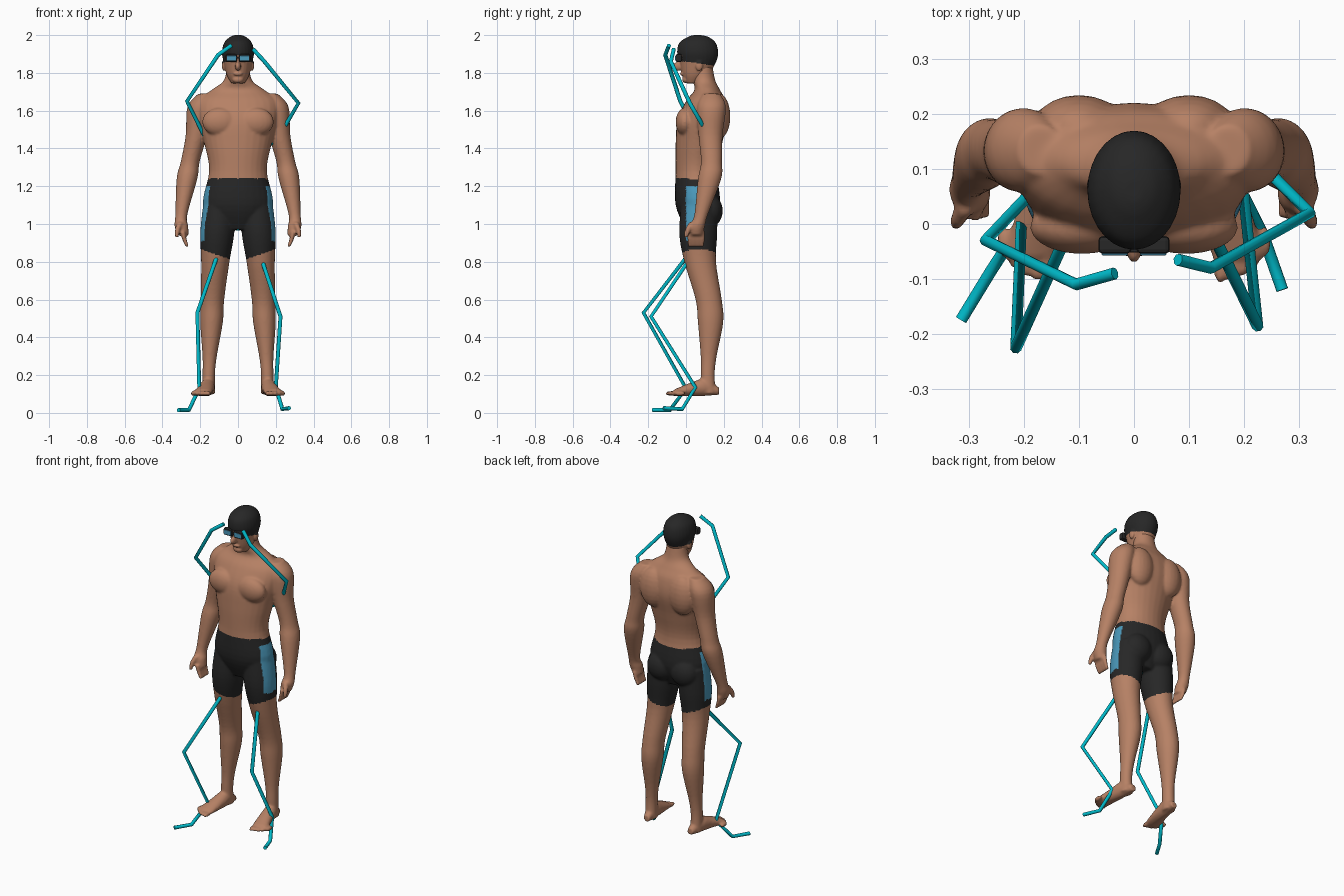
import bpy, bmesh, math
from mathutils import Matrix, Vector

if "Cube" in bpy.data.objects:
    bpy.data.objects.remove(bpy.data.objects["Cube"])


def material(name, red, green, blue):
    mat = bpy.data.materials.new(name)
    mat.use_nodes = True
    mat.diffuse_color = (red, green, blue, 1)
    shader = next(n for n in mat.node_tree.nodes if n.type == "BSDF_PRINCIPLED")
    shader.inputs["Base Color"].default_value = mat.diffuse_color
    return mat


SKIN = material("tan skin", red=.47, green=.22, blue=.13)
BLACK = material("black fabric", red=.02, green=.02, blue=.02)
BLUE = material("blue panel", red=.07, green=.32, blue=.5)
TEAL = material("teal rod", red=0, green=.5, blue=.6)


def add_object(name, data):
    ob = bpy.data.objects.new(name, data)
    bpy.context.collection.objects.link(ob)
    return ob


def flow(keys, steps=5):
    """Smooth run of rings through a few key rings."""
    keys = [Vector(k) for k in keys]
    padded = [keys[0], *keys, keys[-1]]
    rings = []
    for before, start, end, after in zip(padded, padded[1:], padded[2:], padded[3:]):
        leave, arrive = (end - before) / 2, (after - start) / 2
        for i in range(steps):
            t = i / steps
            ease = t * t * (3 - 2 * t)
            bend = leave * t * (1 - t) ** 2 - arrive * t * t * (1 - t)
            rings.append(start.lerp(end, ease) + bend)
    return rings + [keys[-1]]


def loft(bm, keys, second_axis=Vector((0, 1, 0)), sides=28):
    """Closed tube through rings given as centre, half width and half depth."""
    loops = []
    for x, y, z, width, depth in flow(keys):
        loop = []
        for i in range(sides):
            angle = math.tau * i / sides
            across = Vector((width * math.cos(angle), 0, 0))
            loop.append(bm.verts.new(Vector((x, y, z)) + across + second_axis * depth * math.sin(angle)))
        loops.append(loop)
    for low, high in zip(loops, loops[1:]):
        for i in range(sides):
            bm.faces.new((low[i - 1], low[i], high[i], high[i - 1]))
    bm.faces.new(loops[0])
    bm.faces.new(loops[-1])


def limb(bm, **joints):
    """Upright limb whose joints are a centre and a radius."""
    loft(bm, [(x, y, z, r, r * 1.12) for x, y, z, r in joints.values()])


def trunk(bm, **levels):
    """Central form whose levels are height, half width, front and back."""
    loft(bm, [(0, (front + back) / 2, z, width, (back - front) / 2)
              for z, width, front, back in levels.values()])


def ball(bm, centre, radii):
    bmesh.ops.create_uvsphere(bm, u_segments=20, v_segments=12, radius=1,
                              matrix=Matrix.Translation(centre) @ Matrix.Diagonal((*radii, 1)))


def mirror_across(bm):
    copy = bmesh.ops.duplicate(bm, geom=bm.verts[:] + bm.edges[:] + bm.faces[:])
    for item in copy["geom"]:
        if isinstance(item, bmesh.types.BMVert):
            item.co.x *= -1


def fuse(name, bm, voxel, materials, rule):
    """Melt overlapping parts into one smooth skin and colour it by a rule."""
    bmesh.ops.recalc_face_normals(bm, faces=bm.faces)
    mesh = bpy.data.meshes.new(name)
    bm.to_mesh(mesh)
    bm.free()
    ob = add_object(name, mesh)
    melt = ob.modifiers.new("melt", "REMESH")
    melt.mode, melt.voxel_size = "VOXEL", voxel
    soften = ob.modifiers.new("soften", "SMOOTH")
    soften.iterations = 5
    bpy.context.view_layer.update()
    graph = bpy.context.evaluated_depsgraph_get()
    skin = bpy.data.meshes.new_from_object(ob.evaluated_get(graph))
    ob.modifiers.clear()
    ob.data = skin
    skin.materials.clear()
    for mat in materials:
        skin.materials.append(mat)
    for face in skin.polygons:
        face.material_index = materials.index(rule(face.center))
    skin.shade_smooth()


# Left leg, foot and arm
body = bmesh.new()
limb(body, hip=(.1, .07, 1.1, .085), seat=(.11, .065, .95, .09), thigh=(.12, .075, .8, .075),
     knee=(.135, .12, .6, .062), calf=(.14, .13, .48, .06), shin=(.15, .12, .3, .038),
     ankle=(.155, .115, .2, .033), heel=(.155, .12, .1, .035))
loft(body, [(.15, .175, .115, .02, .02), (.16, .1, .135, .037, .045),
            (.17, .03, .125, .042, .037), (.19, -.06, .107, .05, .018)], Vector((0, 0, 1)))
limb(body, top=(.17, .135, 1.69, .04), shoulder=(.2, .135, 1.62, .068),
     biceps=(.22, .13, 1.47, .057), elbow=(.253, .135, 1.33, .05),
     forearm=(.27, .125, 1.24, .055), wrist=(.3, .08, 1.05, .032),
     palm=(.3, .06, .99, .036), knuckles=(.29, .055, .94, .03))

# Toes, fingers and thumb
for i in range(5):
    ball(body, (.157 + i * .02, -.08 + i * i * .003, .103), (.013, .03, .013))
for i in range(4):
    y = .02 + i * .022
    limb(body, root=(.292, y, .96, .013), middle=(.284, y, .92, .012), tip=(.268, y, .88, .009))
limb(body, root=(.305, .035, 1.01, .016), middle=(.32, .01, .97, .014), tip=(.325, 0, .93, .01))

# Chest, back and seat muscles
ball(body, centre=(.095, -.005, 1.54), radii=(.095, .05, .075))
ball(body, centre=(.1, .175, 1.57), radii=(.085, .06, .12))
ball(body, centre=(.08, .13, 1.07), radii=(.085, .065, .085))
mirror_across(body)

# Torso and neck
trunk(body, crotch=(.97, .1, 0, .13), hips=(1.1, .185, -.055, .18),
      waist=(1.28, .153, -.055, .165), ribs=(1.42, .177, -.055, .19),
      chest=(1.55, .21, -.045, .22), collar=(1.65, .21, 0, .21),
      slope=(1.71, .14, .045, .18), neck=(1.76, .075, .035, .155), nape=(1.84, .06, .03, .14))


def body_colour(point):
    """Shorts with a slanted hem and a blue panel on each hip."""
    out = abs(point.x)
    hem = .8 + out / 3
    waistband = 1.24 - max(point.y, 0) / 10
    arm_gap = .23 - (point.z - 1) * .23
    if not hem < point.z < waistband or out > arm_gap:
        return SKIN
    on_panel = out > .12 and 0 < point.y < .095 and .91 < point.z < 1.2
    return BLUE if on_panel else BLACK


fuse("swimmer_body", body, .007, [SKIN, BLACK, BLUE], body_colour)

# Head with ears, nose, chin and lips
head = bmesh.new()
ball(head, centre=(.074, .07, 1.84), radii=(.012, .02, .03))
mirror_across(head)
ball(head, centre=(0, -.04, 1.835), radii=(.015, .03, .024))
ball(head, centre=(0, 0, 1.765), radii=(.03, .02, .02))
ball(head, centre=(0, -.02, 1.795), radii=(.024, .012, .01))
trunk(head, chin=(1.745, .035, 0, .07), jaw=(1.79, .06, -.02, .12),
      cheek=(1.86, .077, -.035, .16), brow=(1.91, .085, -.047, .17),
      cap=(1.96, .073, -.035, .157), crown=(1.99, .043, .01, .12), top=(2, .016, .04, .08))


def head_colour(point):
    """Cap edge arches over the eyes and drops toward the nape."""
    on_face = point.y < -.02 and abs(point.x) < .06
    edge = 1.895 if on_face else 1.86 - max(point.y, 0) * .15
    return BLACK if point.z > edge else SKIN


fuse("head", head, .004, [SKIN, BLACK], head_colour)


def block(name, centre, size, mat):
    bm = bmesh.new()
    bmesh.ops.create_cube(bm, size=1, matrix=Matrix.Translation(centre) @ Matrix.Diagonal((*size, 1)))
    bmesh.ops.bevel(bm, geom=bm.edges[:], offset=min(size) / 4, segments=2, affect="EDGES", profile=.5)
    mesh = bpy.data.meshes.new(name)
    bm.to_mesh(mesh)
    bm.free()
    mesh.materials.append(mat)
    add_object(name, mesh)


# Goggles
for label, x in (("right", -.035), ("left", .035)):
    block(label + "_goggle_frame", (x, -.038, 1.878), (.06, .032, .042), BLACK)
    block(label + "_goggle_lens", (x, -.053, 1.878), (.048, .008, .026), BLUE)
block("goggle_bridge", (0, -.046, 1.88), (.02, .012, .01), BLACK)


def rod(name, *points):
    curve = bpy.data.curves.new(name, "CURVE")
    curve.dimensions = "3D"
    curve.bevel_depth = .011
    curve.bevel_resolution = 2
    curve.use_fill_caps = True
    spline = curve.splines.new("POLY")
    spline.points.add(len(points) - 1)
    for target, place in zip(spline.points, points):
        target.co = (*place, 1)
    curve.materials.append(TEAL)
    add_object(name, curve)


# Jointed rods beside the limbs
rod("left_arm_rod", (.08, -.065, 1.925), (.14, -.08, 1.86), (.32, .02, 1.64),
    (.25, .09, 1.52), (.17, .1, 1.42))
rod("right_arm_rod", (-.035, -.09, 1.945), (-.105, -.11, 1.895), (-.27, -.03, 1.65),
    (-.165, .08, 1.44))
rod("left_leg_rod", (.11, .05, .86), (.225, -.185, .51), (.2, .05, .135),
    (.235, -.02, .02), (.27, -.12, .025))
rod("right_leg_rod", (-.1, .03, .86), (-.215, -.225, .53), (-.205, 0, .13),
    (-.26, -.085, .015), (-.315, -.175, .015))
rod("pelvis_rod", (0, .06, .965), (0, .06, 1.04))
